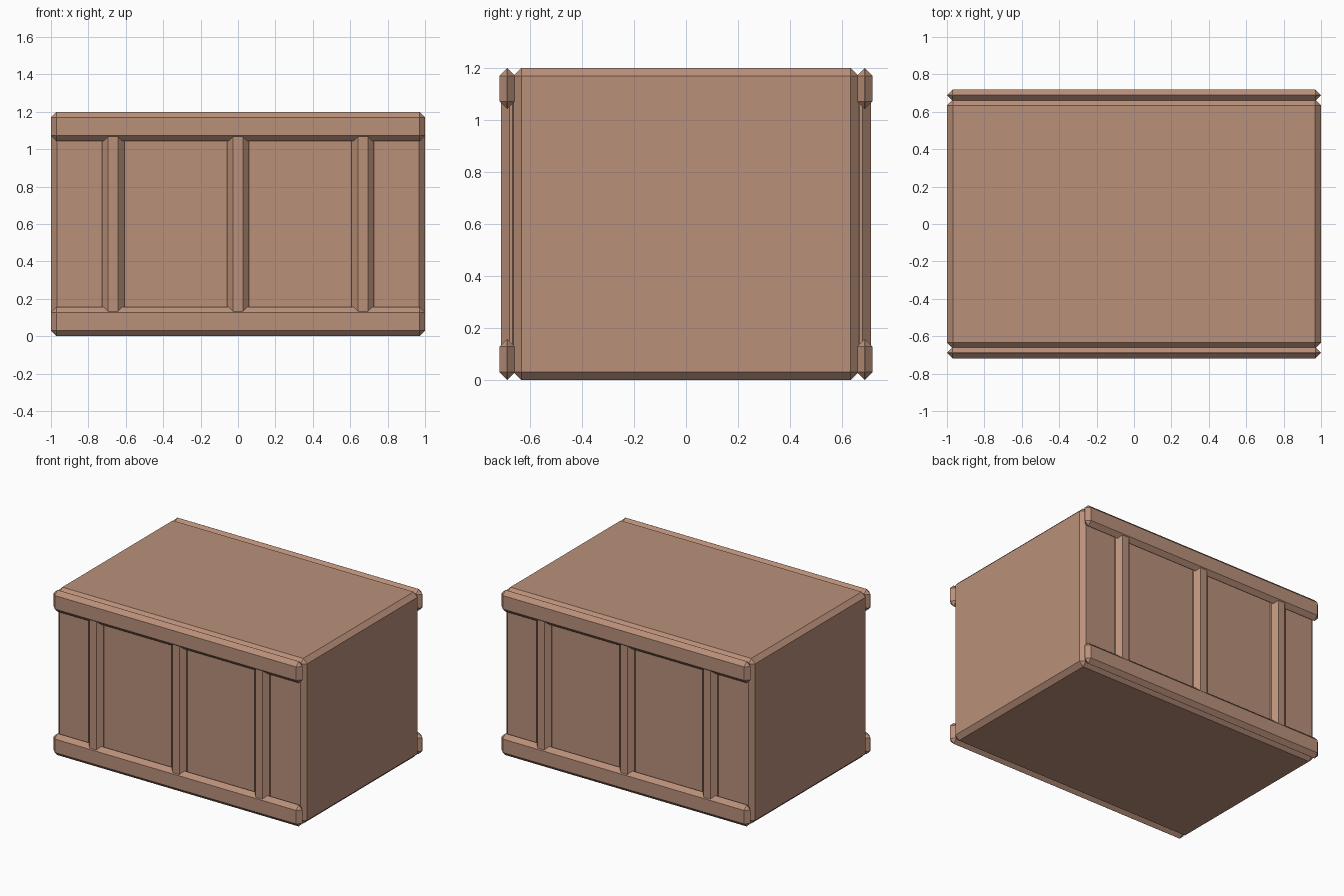
import bpy
import bmesh
from mathutils import Vector

cube = bpy.data.objects.get("Cube")
if cube:
    bpy.data.objects.remove(cube, do_unlink=True)

# Single warm wood colour
wood = bpy.data.materials.new("warm_brown_wood")
wood.use_nodes = True
colour = (0.49, 0.28, 0.195, 1.0)
wood.diffuse_color = colour
wood.node_tree.nodes["Principled BSDF"].inputs["Base Color"].default_value = colour


def chamfered_box(name, low, high, chamfer):
    """Box between two corners with flat chamfers on every edge."""
    low, high = Vector(low), Vector(high)
    size, centre = high - low, (low + high) / 2
    bm = bmesh.new()
    bmesh.ops.create_cube(bm, size=1)
    bmesh.ops.scale(bm, vec=size, verts=bm.verts)
    bmesh.ops.bevel(bm, geom=bm.edges[:], offset=chamfer, segments=1,
                    affect='EDGES', profile=0.5)
    bmesh.ops.recalc_face_normals(bm, faces=bm.faces)
    mesh = bpy.data.meshes.new(name)
    bm.to_mesh(mesh)
    bm.free()
    mesh.materials.append(wood)
    obj = bpy.data.objects.new(name, mesh)
    obj.location = centre
    bpy.context.collection.objects.link(obj)
    return obj


WIDTH, HEIGHT = 1.0, 1.2
BODY_Y, RAIL_Y, POST_Y = 0.665, 0.718, 0.712
RAIL_HEIGHT = 0.157

# Crate body
chamfered_box("crate_body", (-WIDTH, -BODY_Y, 0), (WIDTH, BODY_Y, HEIGHT), 0.031)

# Rails and posts on the front and back
for side, sign in (("front", -1), ("back", 1)):
    def on_side(name, x0, x1, inner, outer, z0, z1, chamfer):
        y0, y1 = sorted((sign * inner, sign * outer))
        chamfered_box(f"{side}_{name}", (x0, y0, z0), (x1, y1, z1), chamfer)

    for level, base in (("bottom", 0), ("top", HEIGHT - RAIL_HEIGHT)):
        on_side(f"{level}_rail", -WIDTH, WIDTH, 0.658, RAIL_Y,
                base, base + RAIL_HEIGHT, 0.0295)
    for label, x in (("right", -0.668), ("middle", 0), ("left", 0.668)):
        on_side(f"{label}_post", x - 0.06, x + 0.06, 0.635, POST_Y,
                0.06, HEIGHT - 0.06, 0.033)
